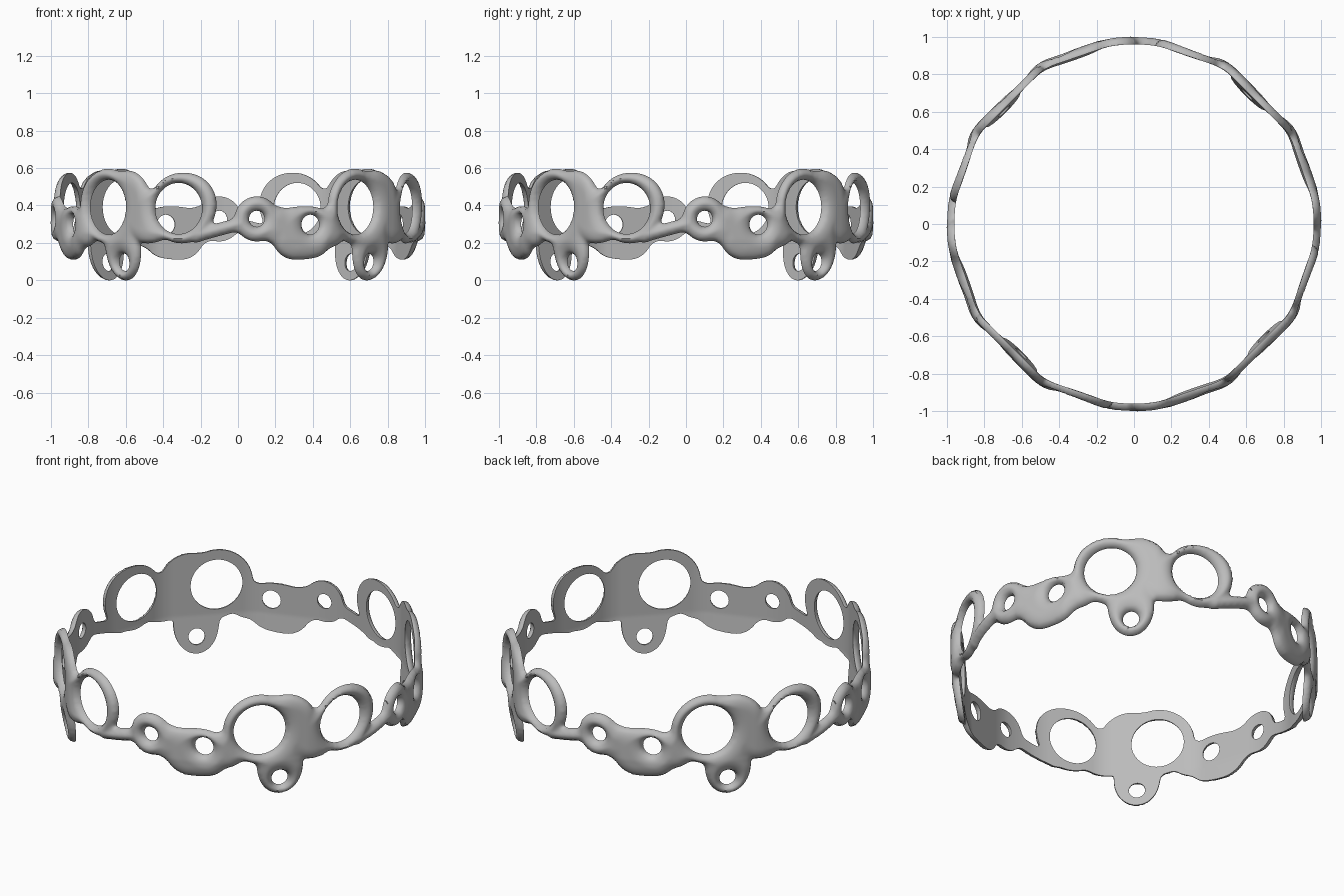
import bpy, bmesh, math
from mathutils import Matrix, Vector

if "Cube" in bpy.data.objects:
    bpy.data.objects.remove(bpy.data.objects["Cube"], do_unlink=True)

R = 0.96                # inner radius at the panel corners
DEG = 0.017             # strip length per degree
LENGTH = 90 * DEG       # one quarter of the band, unrolled
COLS, ROWS = 150, 64
THICK, ROUND, LIP = 0.045, 0.07, 0.008

# Lobes and webs of one quarter: angle, height, radius
LOBES = [(6, .332, .12), (19, .255, .14), (24, .26, .138), (42, .4, .2), (51, .42, .17),
         (48, .28, .14), (49, .11, .106), (58, .34, .13), (71.5, .39, .188),
         (12.5, .3, .095), (31.5, .29, .105), (49, .165, .128), (61, .345, .138),
         (74.5, .42, .14)]
HOLES = [(6, .333, .043), (24, .302, .053), (42.2, .395, .147), (49, .1, .047),
         (70.4, .388, .137)]
LINK = ((77, .245), (95, .325), .034)      # thin bridge to the next quarter
PANELS = [(8, 30), (30, 60), (60, 82)]     # flat stretches


def smooth_max(a, b, k=0.035):
    h = max(k - abs(a - b), 0) / k
    return max(a, b) + h * h * k / 4


def disc(p, spec, shift=0):
    return spec[2] - (p - Vector(((spec[0] + shift) * DEG, spec[1]))).length


def link(p, shift):
    a = Vector(((LINK[0][0] + shift) * DEG, LINK[0][1]))
    b = Vector(((LINK[1][0] + shift) * DEG, LINK[1][1]))
    t = min(max((p - a).dot(b - a) / (b - a).length_squared, 0), 1)
    return LINK[2] - (p - a.lerp(b, t)).length


def edge_distance(p):
    """Distance inward from the nearest edge of the pierced outline."""
    d = -1
    for shift in (-90, 0, 90):
        for lobe in LOBES:
            d = smooth_max(d, disc(p, lobe, shift))
        d = smooth_max(d, link(p, shift))
    return min([d] + [-disc(p, hole) for hole in HOLES])


def on_seam(v):
    return min(abs(v.co.x), abs(v.co.x - LENGTH)) < 1e-5


def snap_to_edge(v):
    """Slide a border vertex onto the outline."""
    e = 0.001
    for _ in range(3):
        p = v.co.xy
        f = edge_distance(p)
        gx = 0 if on_seam(v) else edge_distance(p + Vector((e, 0))) - f
        g = Vector((gx, edge_distance(p + Vector((0, e))) - f)) / e
        if g.length > 0.2:
            step = g * (-f / g.length_squared)
            v.co.xy = p + step * min(1, 0.02 / max(step.length, 1e-6))


def panel_radius(angle):
    for a, b in PANELS:
        if a <= angle <= b:
            half, mid = (b - a) / 2, (a + b) / 2
            return R * math.cos(math.radians(half)) / math.cos(math.radians(angle - mid))
    return R


def inner_radius(angle, z):
    """Flat panels with softened corners; the low lobes lean inward."""
    soft = sum(panel_radius(angle + k) for k in range(-3, 4)) / 7
    return soft - 0.1 * max(0.22 - z, 0)


def flat_quarter():
    """Grid trimmed to the outline, then relaxed so its border is even."""
    bm = bmesh.new()
    z0, dz, dx = -0.02, 0.66 / ROWS, LENGTH / COLS
    verts = [[bm.verts.new((i * dx, z0 + j * dz, 0)) for j in range(ROWS + 1)]
             for i in range(COLS + 1)]
    for i in range(COLS):
        for j in range(ROWS):
            if edge_distance(Vector(((i + .5) * dx, z0 + (j + .5) * dz))) > 0:
                bm.faces.new((verts[i][j], verts[i + 1][j], verts[i + 1][j + 1], verts[i][j + 1]))
    bmesh.ops.delete(bm, geom=[v for v in bm.verts if not v.link_faces], context='VERTS')
    corners = [v for v in bm.verts if len(v.link_faces) == 1 and not on_seam(v)]
    bmesh.ops.dissolve_verts(bm, verts=corners)
    border = {v for e in bm.edges if e.is_boundary and not all(on_seam(w) for w in e.verts)
              for v in e.verts}
    inside = [v for v in bm.verts if not on_seam(v)]
    for _ in range(4):
        for v in border:
            snap_to_edge(v)
        bmesh.ops.smooth_vert(bm, verts=inside, factor=0.5, use_axis_x=True, use_axis_y=True)
    for v in border:
        snap_to_edge(v)
    return bm


def build_band():
    bm = flat_quarter()
    # Solid quarter: flat inside, cushioned outside
    new = bmesh.ops.extrude_face_region(bm, geom=bm.faces[:], use_keep_orig=True)["geom"]
    outer = {v for v in new if isinstance(v, bmesh.types.BMVert)}
    walls = [f for f in bm.faces if all(on_seam(v) for v in f.verts)]
    bmesh.ops.delete(bm, geom=walls, context='FACES')
    for v in bm.verts:
        angle, z = v.co.x / DEG, v.co.y
        r = inner_radius(angle, z)
        if v in outer:
            t = min(max(edge_distance(v.co.xy), 0) / ROUND, 1)
            r += LIP + (THICK - LIP) * math.sqrt(1 - (1 - t) ** 2)
        a = math.radians(angle)
        v.co = (r * math.sin(a), -r * math.cos(a), z)
    # Repeat around the ring
    quarter = bm.verts[:] + bm.edges[:] + bm.faces[:]
    for k in range(1, 4):
        copy = bmesh.ops.duplicate(bm, geom=quarter)["geom"]
        bmesh.ops.rotate(bm, verts=[v for v in copy if isinstance(v, bmesh.types.BMVert)],
                         matrix=Matrix.Rotation(k * math.pi / 2, 3, 'Z'))
    bmesh.ops.remove_doubles(bm, verts=bm.verts[:], dist=0.0004)
    bmesh.ops.recalc_face_normals(bm, faces=bm.faces[:])
    # Stand on the ground
    low = min(v.co.z for v in bm.verts)
    bmesh.ops.translate(bm, verts=bm.verts[:], vec=(0, 0, -low))
    mesh = bpy.data.meshes.new("pierced_band")
    bm.to_mesh(mesh)
    bm.free()
    obj = bpy.data.objects.new("pierced_band", mesh)
    bpy.context.collection.objects.link(obj)
    return obj


metal = bpy.data.materials.new("light_grey_metal")
metal.use_nodes = True
colour = (0.5, 0.5, 0.5, 1)
metal.diffuse_color = colour
metal.node_tree.nodes["Principled BSDF"].inputs["Base Color"].default_value = colour

band = build_band()
band.data.materials.append(metal)
bpy.ops.object.select_all(action='DESELECT')
band.select_set(True)
bpy.context.view_layer.objects.active = band
bpy.ops.object.shade_smooth_by_angle(angle=math.radians(50))
